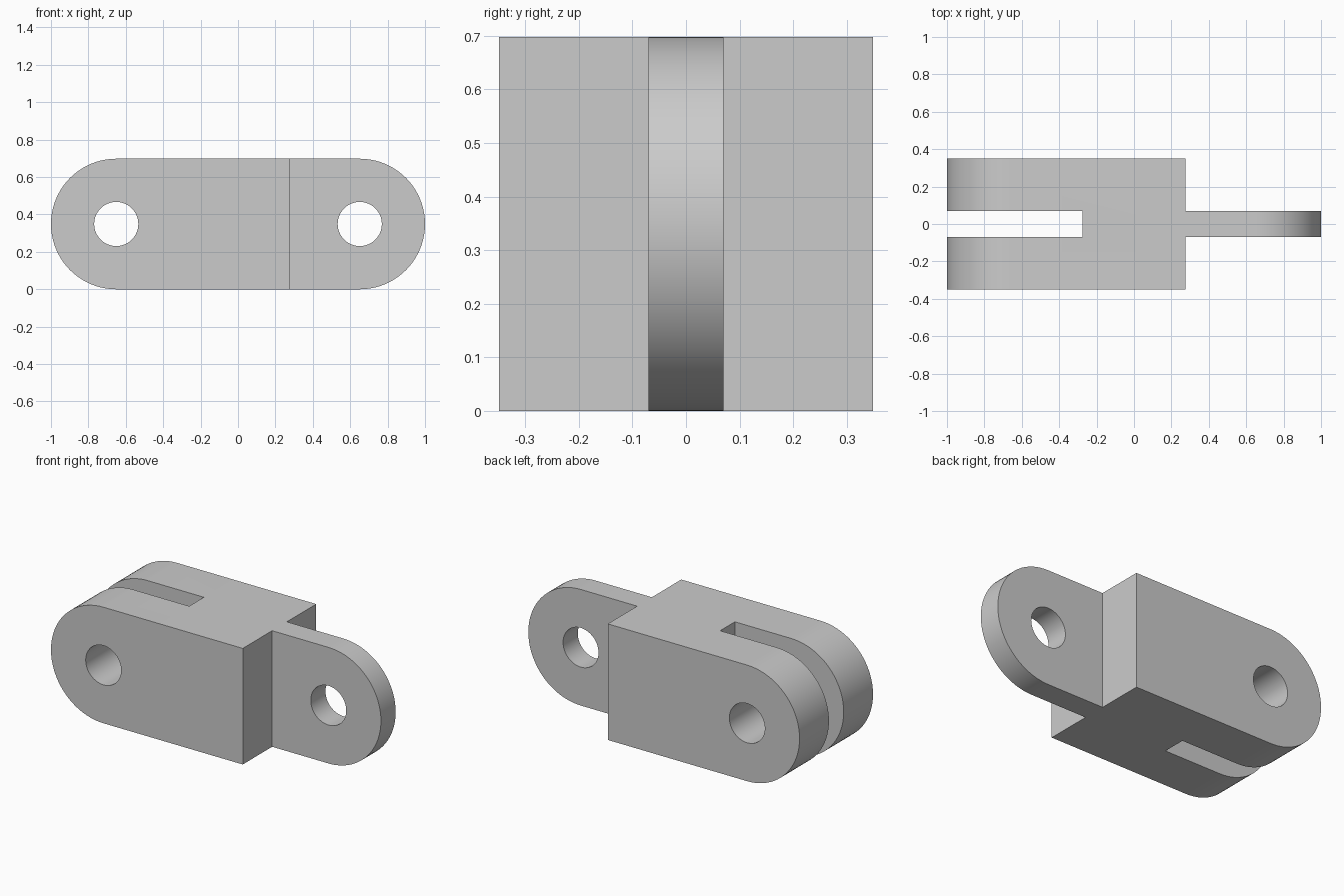
import bpy, bmesh, math
from mathutils import Matrix, Vector

if "Cube" in bpy.data.objects:
    bpy.data.objects.remove(bpy.data.objects["Cube"], do_unlink=True)

R = 0.349            # end radius and half depth
PIVOT = 1 - R        # distance of each hole from the centre
HOLE = 0.118
TONGUE = 0.07        # half thickness of tongue and slot
SHOULDER = 0.276     # where the body ends and the slot stops

steel = bpy.data.materials.new("plain grey")
steel.use_nodes = True
grey = (0.6, 0.6, 0.6, 1)
steel.diffuse_color = grey
steel.node_tree.nodes["Principled BSDF"].inputs["Base Color"].default_value = grey


def make_object(name, bm):
    bmesh.ops.recalc_face_normals(bm, faces=bm.faces)
    mesh = bpy.data.meshes.new(name)
    bm.to_mesh(mesh)
    bm.free()
    mesh.materials.append(steel)
    obj = bpy.data.objects.new(name, mesh)
    bpy.context.collection.objects.link(obj)
    return obj


def box(name, low, high):
    bm = bmesh.new()
    low, high = Vector(low), Vector(high)
    bmesh.ops.create_cube(bm, size=1, matrix=Matrix.Translation((low + high) / 2)
                          @ Matrix.Diagonal((*(high - low), 1)))
    return make_object(name, bm)


def pin(name, x):
    bm = bmesh.new()
    bmesh.ops.create_cone(bm, cap_ends=True, segments=64, radius1=HOLE, radius2=HOLE, depth=2,
                          matrix=Matrix.Translation((x, 0, R)) @ Matrix.Rotation(math.pi / 2, 4, "X"))
    return make_object(name, bm)


# Round-ended bar, extruded front to back
bm = bmesh.new()
STEPS = 40
outline = []
for side in (1, -1):
    for i in range(STEPS + 1):
        a = math.pi * (i / STEPS - 0.5)
        outline.append(bm.verts.new((side * (PIVOT + R * math.cos(a)), -R, R + side * R * math.sin(a))))
face = bm.faces.new(outline)
extruded = bmesh.ops.extrude_face_region(bm, geom=[face])["geom"]
bmesh.ops.translate(bm, vec=(0, 2 * R, 0), verts=[v for v in extruded if isinstance(v, bmesh.types.BMVert)])
link = make_object("clevis_link", bm)

# Fork slot, both sides of the tongue, and the two pin holes
cutters = [box("slot_cutter", (-2, -TONGUE, -1), (-SHOULDER, TONGUE, 2)),
           box("front_shoulder_cutter", (SHOULDER, -1, -1), (2, -TONGUE, 2)),
           box("back_shoulder_cutter", (SHOULDER, TONGUE, -1), (2, 1, 2)),
           pin("fork_hole_cutter", -PIVOT),
           pin("tongue_hole_cutter", PIVOT)]

bpy.ops.object.select_all(action="DESELECT")
link.select_set(True)
bpy.context.view_layer.objects.active = link
for cutter in cutters:
    cut = link.modifiers.new(cutter.name, "BOOLEAN")
    cut.operation = "DIFFERENCE"
    cut.solver = "EXACT"
    cut.object = cutter
    bpy.ops.object.modifier_apply(modifier=cut.name)
    bpy.data.objects.remove(cutter, do_unlink=True)

bpy.ops.object.shade_smooth_by_angle(angle=math.radians(30))
